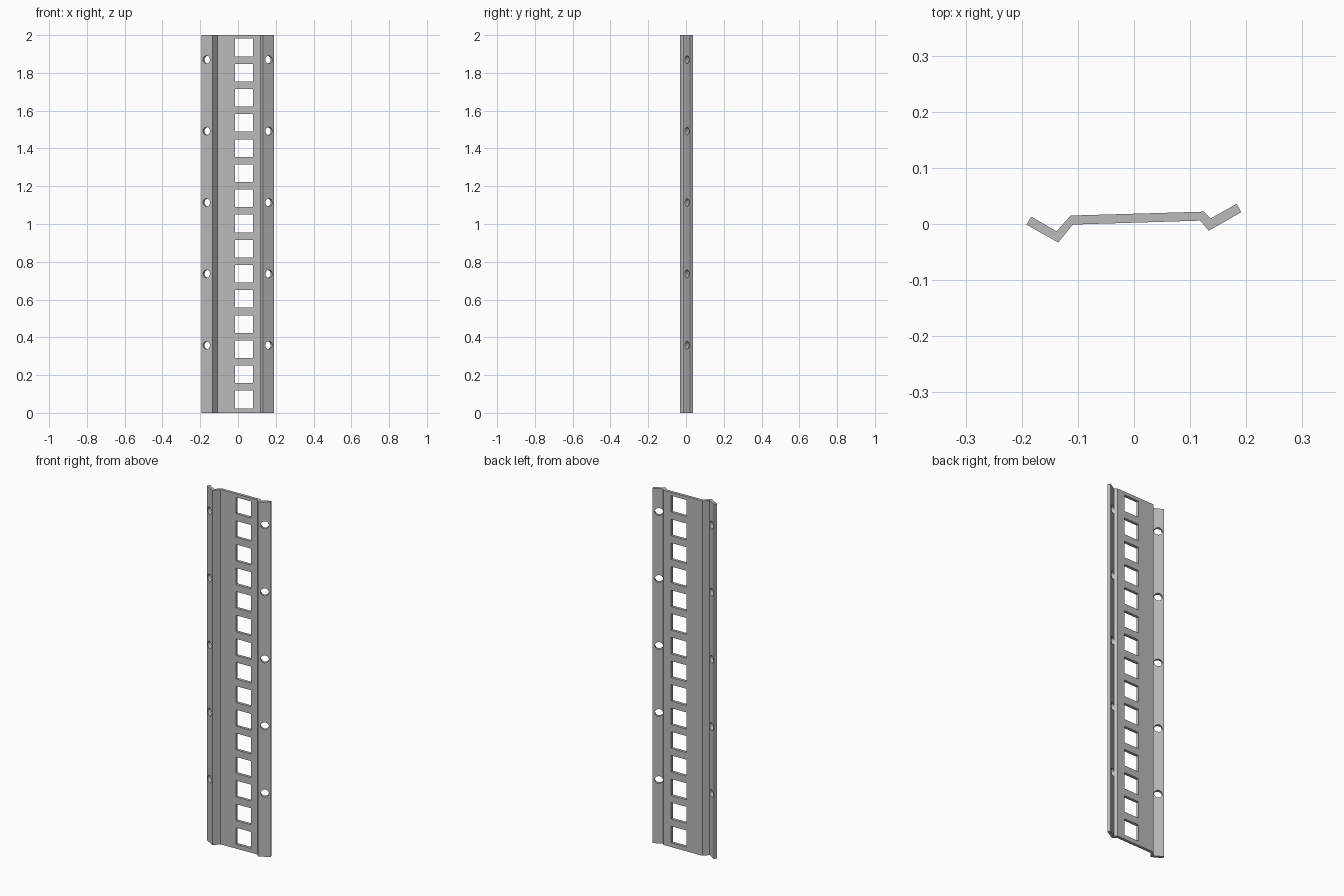
import bpy, bmesh, math
from mathutils import Matrix, Vector

default = bpy.data.objects.get("Cube")
if default:
    bpy.data.objects.remove(default, do_unlink=True)

HEIGHT = 2.0
THICK = 0.017

steel = bpy.data.materials.new("grey_steel")
steel.use_nodes = True
GREY = (0.50, 0.50, 0.50, 1)
steel.diffuse_color = GREY
steel.node_tree.nodes["Principled BSDF"].inputs["Base Color"].default_value = GREY


def make_object(name, bm):
    bmesh.ops.recalc_face_normals(bm, faces=bm.faces)
    mesh = bpy.data.meshes.new(name)
    bm.to_mesh(mesh)
    bm.free()
    mesh.materials.append(steel)
    obj = bpy.data.objects.new(name, mesh)
    bpy.context.collection.objects.link(obj)
    return obj


# Folded sheet: front outline left to right, then back outline right to left
front = [(-.192, -.001), (-.135, -.033), (-.109, -.001),
         (.118, .006), (.133, -.012), (.191, .021)]
back = [(.183, .036), (.137, .010), (.125, .022),
        (-.113, .015), (-.138, -.013), (-.183, .013)]
bm = bmesh.new()
section = bm.faces.new([bm.verts.new((x, y, 0)) for x, y in front + back])
swept = bmesh.ops.extrude_face_region(bm, geom=[section])["geom"]
bmesh.ops.translate(bm, vec=(0, 0, HEIGHT),
                    verts=[v for v in swept if isinstance(v, bmesh.types.BMVert)])
if section.is_valid and len(bm.faces) < len(front + back) + 2:
    bm.faces.new([v for v in section.verts])
rail = make_object("slotted_rail", bm)

# Cutters for the row of square slots and the bolt holes in both flanges
bm = bmesh.new()
tilt = Matrix.Rotation(math.radians(1.7), 4, 'Z')
for i in range(15):
    place = Matrix.Translation((.032, .012, .071 + i * .1331))
    bmesh.ops.create_cube(bm, size=1, matrix=place @ tilt @ Matrix.Diagonal((.094, .06, .093, 1)))
for x, y, angle in ((-.163, -.009, -30), (.159, .013, 30)):
    turn = Matrix.Rotation(math.radians(angle), 4, 'Z') @ Matrix.Rotation(math.pi / 2, 4, 'X')
    for i in range(5):
        bmesh.ops.create_cone(bm, cap_ends=True, segments=24, radius1=.021, radius2=.021,
                              depth=THICK * 2.1,
                              matrix=Matrix.Translation((x, y, .358 + i * .378)) @ turn)
cutter = make_object("hole_cutter", bm)
cutter.hide_render = True

# Cut the holes, then drop the cutter
cut = rail.modifiers.new("holes", 'BOOLEAN')
cut.operation = 'DIFFERENCE'
cut.solver = 'EXACT'
cut.object = cutter
bpy.ops.object.select_all(action='DESELECT')
rail.select_set(True)
bpy.context.view_layer.objects.active = rail
bpy.ops.object.modifier_apply(modifier=cut.name)
bpy.data.objects.remove(cutter, do_unlink=True)
bpy.ops.object.shade_smooth_by_angle(angle=math.radians(25))
